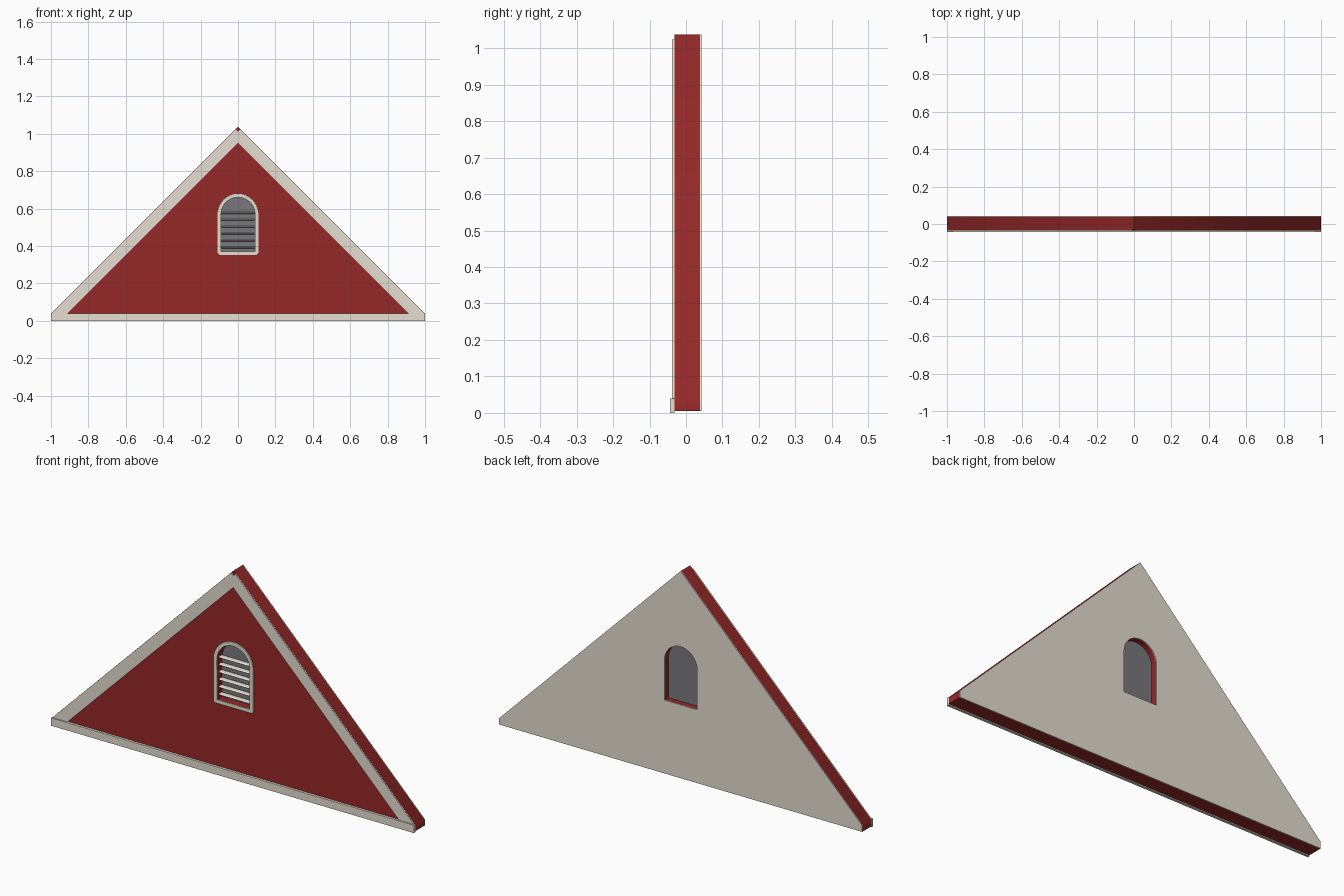
import bpy, bmesh, math
from mathutils import Matrix

if "Cube" in bpy.data.objects:
    bpy.data.objects.remove(bpy.data.objects["Cube"])


def material(name, rgb):
    m = bpy.data.materials.new(name)
    m.diffuse_color = (*rgb, 1)
    m.use_nodes = True
    m.node_tree.nodes["Principled BSDF"].inputs["Base Color"].default_value = m.diffuse_color
    return m


RED = material("barn_red", (0.30, 0.021, 0.021))
CREAM = material("cream_trim", (0.78, 0.73, 0.64))
GREY = material("vent_grey", (0.19, 0.19, 0.205))


def prism(name, loops, y0, y1, mat):
    """Extrude x/z outlines (first the outer one, then holes) from y0 to y1."""
    cu = bpy.data.curves.new(name, 'CURVE')
    cu.dimensions = '2D'
    cu.fill_mode = 'BOTH'
    cu.extrude = (y1 - y0) / 2
    for loop in loops:
        s = cu.splines.new('POLY')
        s.points.add(len(loop) - 1)
        for p, (x, z) in zip(s.points, loop):
            p.co = (x, z, 0, 1)
        s.use_cyclic_u = True
    tmp = bpy.data.objects.new(name + "_outline", cu)
    bpy.context.collection.objects.link(tmp)
    bpy.context.view_layer.update()
    dg = bpy.context.evaluated_depsgraph_get()
    me = bpy.data.meshes.new_from_object(tmp.evaluated_get(dg))
    bpy.data.objects.remove(tmp)
    me.name = name
    me.transform(Matrix.Translation((0, (y0 + y1) / 2, 0)) @ Matrix.Rotation(math.pi / 2, 4, 'X'))
    bm = bmesh.new()
    bm.from_mesh(me)
    bmesh.ops.remove_doubles(bm, verts=bm.verts, dist=1e-5)
    bmesh.ops.recalc_face_normals(bm, faces=bm.faces)
    for f in bm.faces:
        f.smooth = False
    bm.to_mesh(me)
    bm.free()
    me.materials.clear()
    me.materials.append(mat)
    ob = bpy.data.objects.new(name, me)
    bpy.context.collection.objects.link(ob)
    return ob


def arch(r, bottom, spring=0.57, chamfer=0.0, n=20):
    """Round-headed opening outline."""
    pts = [(r * math.cos(math.pi * i / n), spring + r * math.sin(math.pi * i / n))
           for i in range(n + 1)]
    if chamfer:
        return pts + [(-r, bottom + chamfer), (-r + chamfer, bottom),
                      (r - chamfer, bottom), (r, bottom + chamfer)]
    return pts + [(-r, bottom), (r, bottom)]


def slat(name, z, w):
    """Rounded louvre blade running along x."""
    bm = bmesh.new()
    bmesh.ops.create_cone(bm, cap_ends=True, segments=16, radius1=1, radius2=1, depth=2 * w)
    bm.transform(Matrix.Translation((0, -0.011, z))
                 @ Matrix.Diagonal((1, 0.015, 0.0045, 1))
                 @ Matrix.Rotation(math.pi / 2, 4, 'Y'))
    me = bpy.data.meshes.new(name)
    bm.to_mesh(me)
    bm.free()
    me.materials.append(CREAM)
    ob = bpy.data.objects.new(name, me)
    bpy.context.collection.objects.link(ob)
    return ob


FRONT, REAR, BACK = -0.032, 0.038, 0.042
R, SILL = 0.09, 0.37
GABLE = [(-1, 0.005), (1, 0.005), (1, 0.037), (0, 1.037), (-1, 0.037)]

# gable wall with the vent opening, and a thin cream lining behind it
wall = prism("gable_wall", [GABLE, arch(R, SILL)], FRONT, REAR, RED)
lining = prism("rear_lining", [GABLE, arch(R, SILL)], REAR, BACK, CREAM)

# sloping trim boards, square-cut so a notch stays at the peak
for side, s in (("left", -1), ("right", 1)):
    prism(side + "_rake_board",
          [[(s, 0.036), (s * 0.012, 1.024), (0, 1.012), (0, 0.953), (s * 0.915, 0.038)]],
          -0.038, FRONT, CREAM)

# bottom trim board
prism("base_board", [[(-1, 0), (1, 0), (1, 0.039), (-1, 0.039)]], -0.044, FRONT, CREAM)

# arched vent: softened frame, backing panel and louvre slats
frame = prism("vent_frame", [arch(0.11, 0.352, chamfer=0.008), arch(R, SILL)],
              -0.038, FRONT, CREAM)
bev = frame.modifiers.new("soft_edges", 'BEVEL')
bev.width = 0.002
bev.segments = 2
bev.limit_method = 'ANGLE'
bev.angle_limit = math.radians(50)
prism("vent_panel", [arch(R, SILL)], 0.004, 0.01, GREY)
slats = []
for i in range(6):
    z = 0.392 + i * 0.037
    w = 0.088 if z < 0.57 else math.sqrt(R * R - (z - 0.57) ** 2) - 0.002
    slats.append(slat(f"vent_slat_{i + 1}", z, w))

# smooth the round parts but keep their edges crisp
bpy.ops.object.select_all(action='DESELECT')
for ob in [wall, lining, frame] + slats:
    ob.select_set(True)
bpy.context.view_layer.objects.active = wall
bpy.ops.object.shade_smooth_by_angle(angle=math.radians(50))
